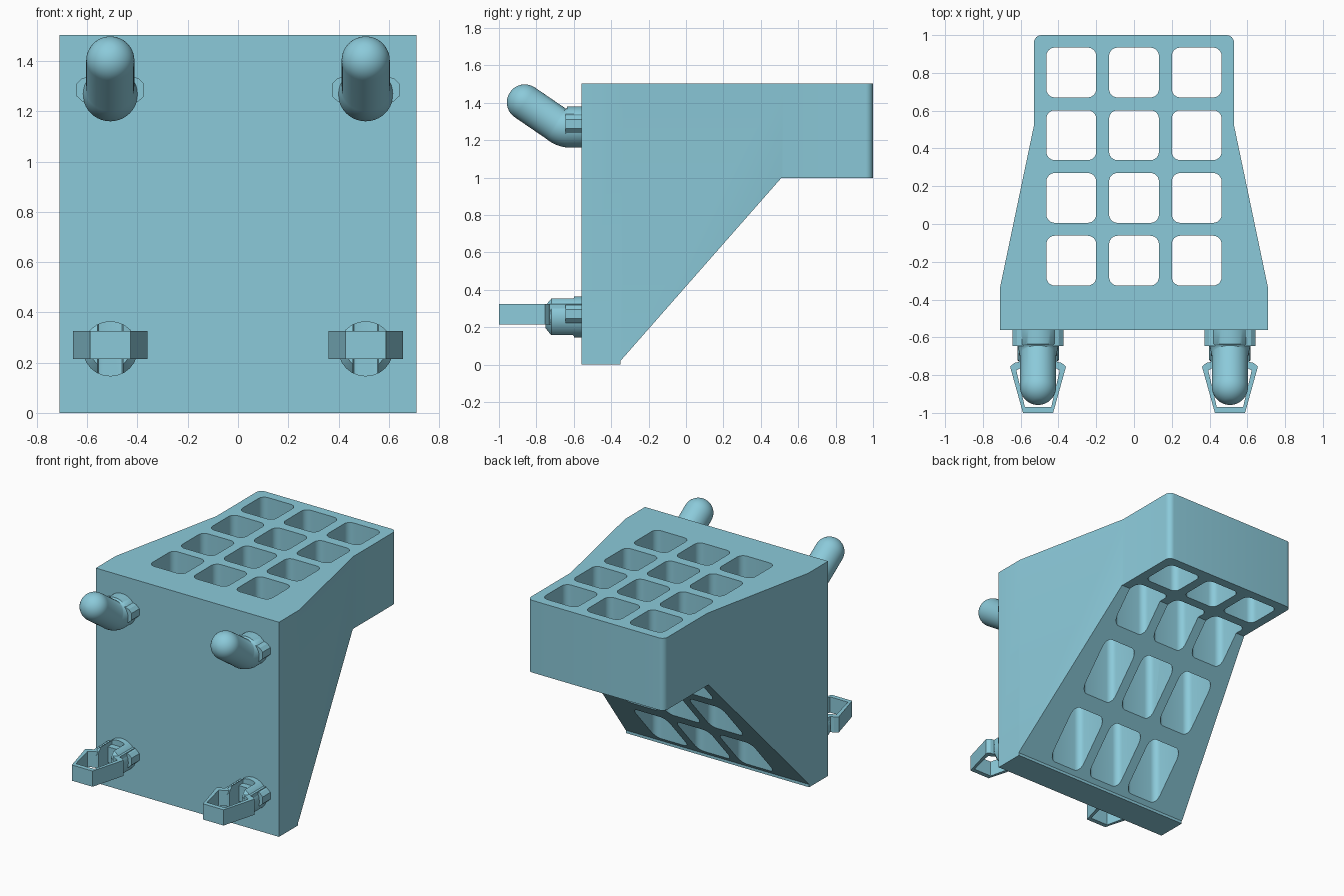
import bpy, bmesh
from math import sin, cos, pi, radians
from mathutils import Vector

if "Cube" in bpy.data.objects:
    bpy.data.objects.remove(bpy.data.objects["Cube"])

teal = bpy.data.materials.new("teal")
teal.diffuse_color = (0.26, 0.59, 0.70, 1)
teal.use_nodes = True
teal.node_tree.nodes["Principled BSDF"].inputs["Base Color"].default_value = teal.diffuse_color


def add_prism(bm, pts, lo, hi, axis):
    """Extrude a 2D outline along the given axis."""
    def place(p, d):
        return {'X': (d, p[0], p[1]), 'Y': (p[0], d, p[1]), 'Z': (p[0], p[1], d)}[axis]
    face = bm.faces.new([bm.verts.new(place(p, lo)) for p in pts])
    ext = bmesh.ops.extrude_face_region(bm, geom=[face])
    move = Vector(place((0, 0), hi - lo))
    bmesh.ops.translate(bm, vec=move, verts=[g for g in ext['geom'] if isinstance(g, bmesh.types.BMVert)])


def add_rings(bm, rings, cx, n=40):
    """Skin circles given as (y, z, radius, tilt) in the yz plane."""
    loops = []
    for y, z, r, a in rings:
        loops.append([bm.verts.new((cx + r * cos(2 * pi * i / n),
                                    y + r * sin(2 * pi * i / n) * sin(a),
                                    z + r * sin(2 * pi * i / n) * cos(a))) for i in range(n)])
    for a, b in zip(loops, loops[1:]):
        for i in range(n):
            bm.faces.new((a[i], a[(i + 1) % n], b[(i + 1) % n], b[i]))
    bm.faces.new(loops[0])
    bm.faces.new(loops[-1])


def finish(bm, name):
    bmesh.ops.recalc_face_normals(bm, faces=bm.faces)
    me = bpy.data.meshes.new(name)
    bm.to_mesh(me)
    bm.free()
    me.materials.append(teal)
    ob = bpy.data.objects.new(name, me)
    bpy.context.collection.objects.link(ob)
    return ob


def select(ob):
    bpy.ops.object.select_all(action='DESELECT')
    ob.select_set(True)
    bpy.context.view_layer.objects.active = ob


def smooth(ob, angle):
    select(ob)
    bpy.ops.object.shade_smooth_by_angle(angle=radians(angle))


def cut(ob, cutter):
    cutter.hide_render = True
    m = ob.modifiers.new("cut", 'BOOLEAN')
    m.operation, m.solver, m.object = 'DIFFERENCE', 'EXACT', cutter
    select(ob)
    bpy.ops.object.modifier_apply(modifier=m.name)
    bpy.data.objects.remove(cutter)


def rounded(cx, cy, hx, hy, r, n=6):
    pts = []
    for k, (sx, sy) in enumerate([(1, 1), (-1, 1), (-1, -1), (1, -1)]):
        for i in range(n + 1):
            a = pi / 2 * (k + i / n)
            pts.append((cx + sx * (hx - r) + r * cos(a), cy + sy * (hy - r) + r * sin(a)))
    return pts


# holder body: tapered plan outline with rounded outer corners
right = [(0.71, -0.56), (0.71, -0.34), (0.53, 0.52)]
right += [(0.49 + 0.04 * cos(a), 0.96 + 0.04 * sin(a)) for a in [pi / 2 * i / 6 for i in range(7)]]
bm = bmesh.new()
add_prism(bm, right + [(-x, y) for x, y in reversed(right)], 0, 1.504, 'Z')
body = finish(bm, "holder_body")

# sloped underside
bm = bmesh.new()
add_prism(bm, [(-0.35, -0.2), (-0.35, 0.02), (0.51, 0.998), (1.2, 0.998), (1.2, -0.2)], -1, 1, 'X')
cut(body, finish(bm, "slope_cutter"))

# 3 x 4 grid of through pockets
bm = bmesh.new()
for cx in (-0.332, 0, 0.332):
    for cy in (-0.194, 0.138, 0.47, 0.802):
        add_prism(bm, rounded(cx, cy, 0.132, 0.132, 0.045), -0.2, 1.7, 'Z')
cut(body, finish(bm, "pocket_cutter"))
smooth(body, 20)


def add_tabs(bm, cx, z):
    """Snap bumps either side of a peg root."""
    quarter = [(0.135, 0.024), (0.112, 0.046), (0.08, 0.055)]
    top = quarter + [(-x, h) for x, h in reversed(quarter)]
    prof = top + [(x, -h) for x, h in reversed(top)]
    add_prism(bm, [(cx + x, z + h) for x, h in prof], -0.645, -0.555, 'Y')


for side, cx in (("left", -0.508), ("right", 0.508)):
    # upper hook: root, bend about its top, tapered rod and round tip
    rings = [(-0.555, 1.27, 0.11, 0)]
    tilt = radians(34)
    for i in range(9):
        a = tilt * i / 8
        rings.append((-0.635 - 0.11 * sin(a), 1.38 - 0.11 * cos(a), 0.11 - 0.014 * i / 8, a))
    for i in range(10):
        a = pi / 2 * i / 10
        d = 0.096 * sin(a)
        rings.append((-0.862 - d * cos(tilt), 1.402 + d * sin(tilt), 0.096 * cos(a), tilt))
    bm = bmesh.new()
    add_rings(bm, rings, cx)
    smooth(finish(bm, "upper_hook_" + side), 40)
    bm = bmesh.new()
    add_tabs(bm, cx, 1.285)
    finish(bm, "upper_hook_tabs_" + side)

    # lower clip root: chamfered cylinder with a vertical slot
    bm = bmesh.new()
    add_rings(bm, [(-0.555, 0.255, 0.11, 0), (-0.72, 0.255, 0.11, 0), (-0.75, 0.255, 0.08, 0)], cx, 24)
    root = finish(bm, "clip_root_" + side)
    bm = bmesh.new()
    add_prism(bm, rounded(cx, -0.8, 0.05, 0.2, 0.01, 2), 0, 0.5, 'Z')
    cut(root, finish(bm, "slot_cutter"))
    smooth(root, 30)
    bm = bmesh.new()
    add_tabs(bm, cx, 0.27)
    finish(bm, "clip_tabs_" + side)

    # lower clip spring loop
    outer = [(0.1, -0.56), (0.1, -0.73), (0.125, -0.735), (0.148, -0.755), (0.08, -1.0)]
    inner = [(-0.07, -0.968), (-0.115, -0.775), (-0.06, -0.745), (-0.06, -0.56)]
    loop = outer + [(-x, y) for x, y in reversed(outer)]
    loop += [(-x, y) for x, y in reversed([(-x, y) for x, y in inner])][::-1][::-1]
    loop += [(-x, y) for x, y in inner]
    bm = bmesh.new()
    add_prism(bm, [(cx + x, y) for x, y in loop], 0.215, 0.325, 'Z')
    finish(bm, "clip_loop_" + side)
